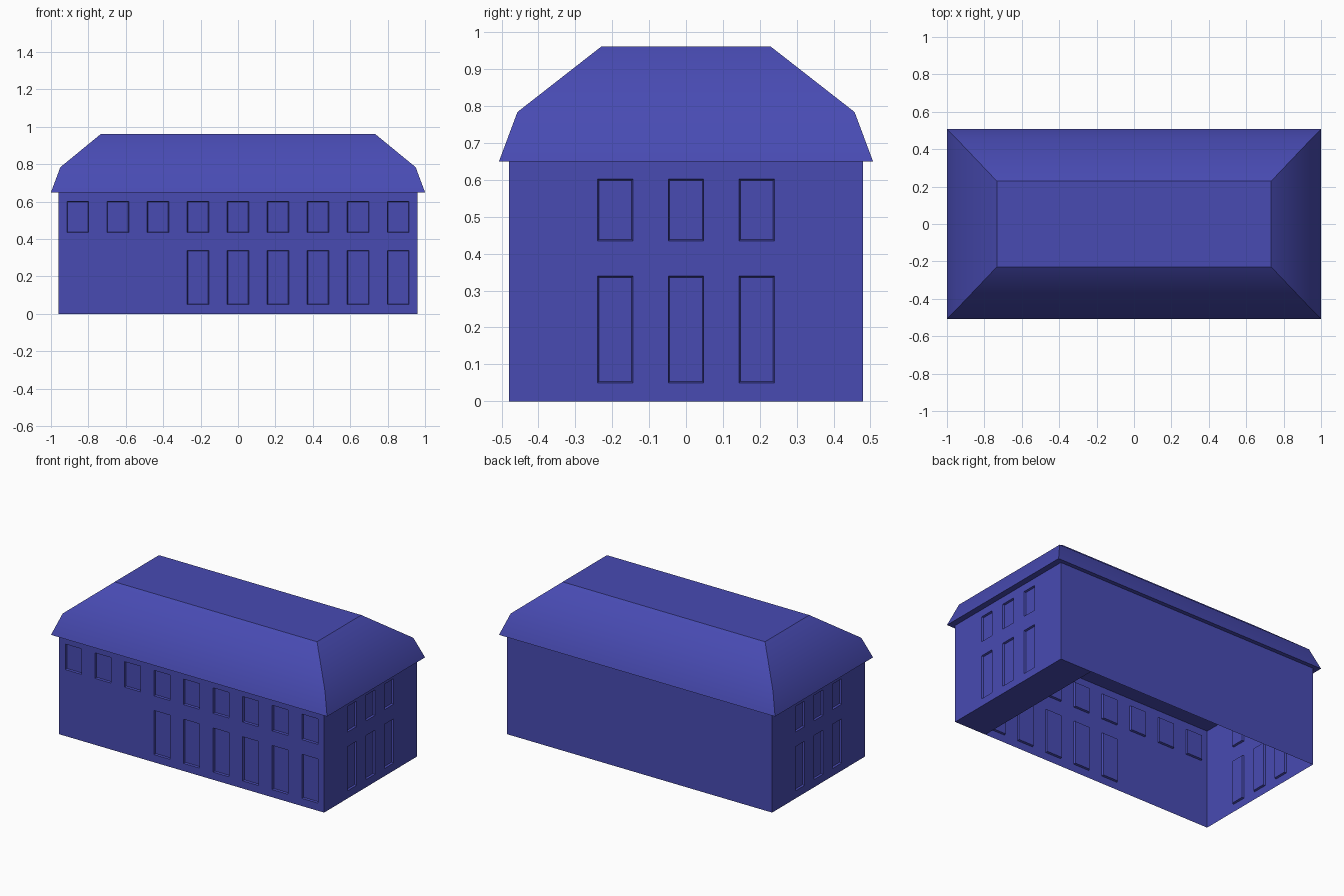
import bpy, bmesh, math
from mathutils import Matrix

if "Cube" in bpy.data.objects:
    bpy.data.objects.remove(bpy.data.objects["Cube"])

paint = bpy.data.materials.new("blue_paint")
paint.diffuse_color = (0.065, 0.07, 0.45, 1)
paint.use_nodes = True
paint.node_tree.nodes["Principled BSDF"].inputs["Base Color"].default_value = paint.diffuse_color

HX, HY, EAVE = 0.96, 0.48, 0.65
UPPER, LOWER = (0.435, 0.602), (0.05, 0.339)


def finish(bm, name):
    mesh = bpy.data.meshes.new(name)
    bm.to_mesh(mesh)
    bm.free()
    mesh.materials.append(paint)
    obj = bpy.data.objects.new(name, mesh)
    bpy.context.collection.objects.link(obj)
    return obj


def wall(name, half, dist, turn, centres=(), half_win=0.05, lower_from=0):
    """Wall panel gridded around its windows, which are sunk inwards."""
    us = [-half] + [c + s * half_win for c in centres for s in (-1, 1)] + [half]
    zs = [0, *LOWER, *UPPER, EAVE] if centres else [0, EAVE]
    bm = bmesh.new()
    grid = [[bm.verts.new((u, -dist, z)) for z in zs] for u in us]
    windows = []
    for i in range(len(us) - 1):
        for j in range(len(zs) - 1):
            f = bm.faces.new((grid[i][j], grid[i + 1][j],
                              grid[i + 1][j + 1], grid[i][j + 1]))
            if i % 2 and (j == 3 or (j == 1 and i // 2 >= lower_from)):
                windows.append(f)
    bm.normal_update()
    if windows:
        bmesh.ops.inset_individual(bm, faces=windows, thickness=0.005, depth=-0.012)
    bm.transform(Matrix.Rotation(math.radians(turn), 4, 'Z'))
    return finish(bm, name)


# Walls: nine bays in front, three at each end, plain back
front_bays = [i * 0.214 for i in range(-4, 5)]
end_bays = [-0.192, 0, 0.192]
wall("front_wall", HX, HY, 0, front_bays, 0.058, lower_from=3)
wall("right_wall", HY, HX, 90, end_bays, 0.048)
wall("back_wall", HX, HY, 180)
wall("left_wall", HY, HX, 270, end_bays, 0.048)

# Floor strip at the right end; the rest of the base is open
bm = bmesh.new()
bm.faces.new([bm.verts.new((x, y, 0)) for x, y in
              ((0.73, -HY), (0.73, HY), (HX, HY), (HX, -HY))])
finish(bm, "floor_strip")

# Roof: stacked rectangles, steep below and shallower above, closed top and bottom
bm = bmesh.new()
rings = [[bm.verts.new((sx * x, sy * y, z))
          for sx, sy in ((-1, -1), (1, -1), (1, 1), (-1, 1))]
         for x, y, z in ((1.0, 0.507, EAVE), (0.95, 0.457, 0.784), (0.733, 0.229, 0.962))]
for a, b in zip(rings, rings[1:]):
    for i in range(4):
        k = (i + 1) % 4
        bm.faces.new((a[i], a[k], b[k], b[i]))
bm.faces.new(rings[-1])
bm.faces.new(rings[0][::-1])
roof = finish(bm, "roof")
bpy.context.view_layer.objects.active = roof
roof.select_set(True)
bpy.ops.object.shade_smooth_by_angle(angle=math.radians(35))
